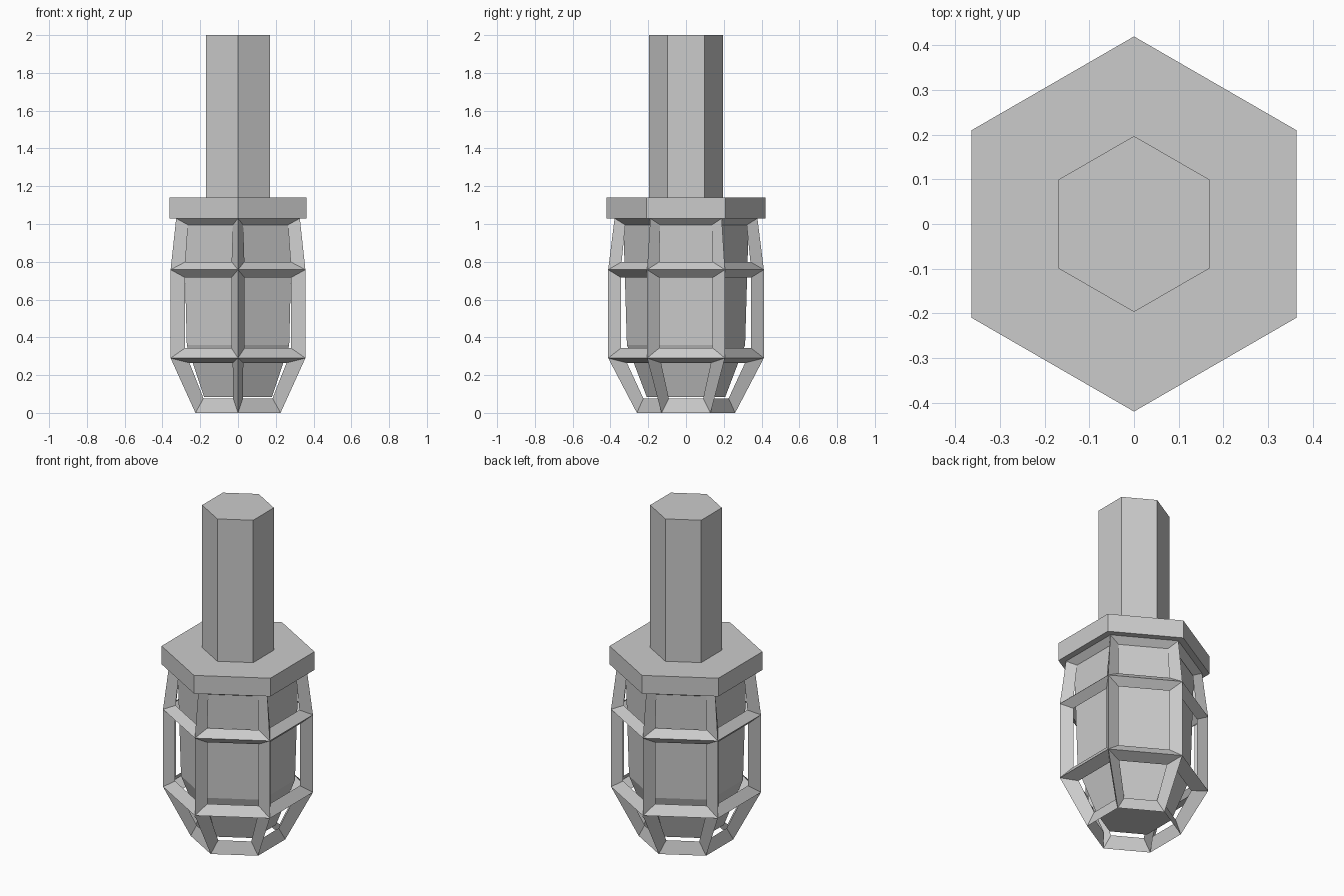
import bpy
import bmesh
from math import sin, cos, pi, radians

if "Cube" in bpy.data.objects:
    bpy.data.objects.remove(bpy.data.objects["Cube"])

HALF = pi / 6            # half of one hexagon side
SIDES = [radians(60 * i) for i in range(6)]   # directions the flat sides face


def make_object(name, bm):
    mesh = bpy.data.meshes.new(name)
    bm.to_mesh(mesh)
    bm.free()
    obj = bpy.data.objects.new(name, mesh)
    bpy.context.collection.objects.link(obj)
    return obj


def hex_solid(name, profile):
    """Closed hexagonal solid from (corner radius, z) pairs, corners on the y axis."""
    bm = bmesh.new()
    rings = [[bm.verts.new((r * cos(a + HALF), r * sin(a + HALF), z)) for a in SIDES]
             for r, z in profile]
    for low, high in zip(rings, rings[1:]):
        for i in range(6):
            j = (i + 1) % 6
            bm.faces.new((low[i], low[j], high[j], high[i]))
    bm.faces.new(rings[0][::-1])
    bm.faces.new(rings[-1])
    return make_object(name, bm)


def side_point(bm, angle, dist, across, z):
    """Point on a hexagon side: distance from the axis, offset across, height."""
    return bm.verts.new((dist * cos(angle) - across * sin(angle),
                         dist * sin(angle) + across * cos(angle), z))


# Rod, collar and the solid core inside the cage
hex_solid("rod", [(0.197, 1.12), (0.197, 2.0)])
hex_solid("collar", [(0.42, 1.03), (0.42, 1.14)])
hex_solid("core", [(0.208, 0.085), (0.313, 0.36), (0.333, 1.04)])

# Cage: each window is an outer frame sloping in to a smaller recessed opening
# outer frame levels: (corner radius, z)
levels = [(0.26, 0.0), (0.412, 0.29), (0.412, 0.758), (0.378, 1.03)]
# openings: bottom and top edge as (distance, half width, z)
openings = [((0.208, 0.091, 0.077), (0.285, 0.132, 0.265)),
            ((0.315, 0.141, 0.344), (0.315, 0.141, 0.716)),
            ((0.312, 0.141, 0.80), (0.292, 0.137, 0.995))]

bm = bmesh.new()
for (low, high), opening in zip(zip(levels, levels[1:]), openings):
    outer_edges = [(r * cos(HALF), r * sin(HALF), z) for r, z in (low, high)]
    for angle in SIDES:
        frame = []
        for (d0, w0, z0), (d1, w1, z1) in (outer_edges, opening):
            frame.append([side_point(bm, angle, d0, -w0, z0),
                          side_point(bm, angle, d0, w0, z0),
                          side_point(bm, angle, d1, w1, z1),
                          side_point(bm, angle, d1, -w1, z1)])
        outer, inner = frame
        for i in range(4):
            j = (i + 1) % 4
            bm.faces.new((outer[i], outer[j], inner[j], inner[i]))
bmesh.ops.remove_doubles(bm, verts=bm.verts, dist=0.0005)
make_object("cage", bm)
